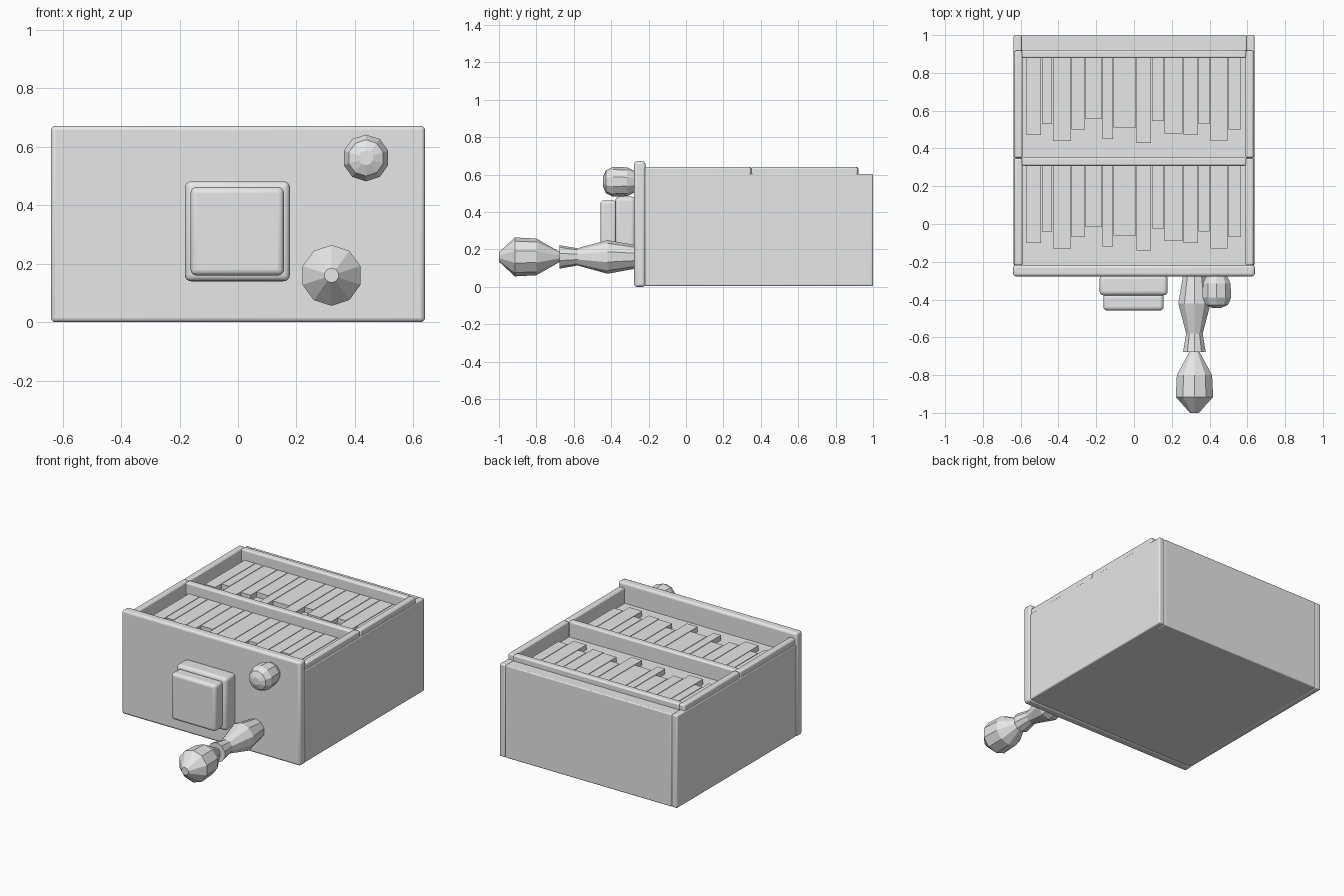
import bpy, bmesh, math
from mathutils import Matrix, Vector

cube = bpy.data.objects.get("Cube")
if cube:
    bpy.data.objects.remove(cube, do_unlink=True)

grey = bpy.data.materials.new("plain grey")
grey.use_nodes = True
grey.diffuse_color = (0.8, 0.8, 0.8, 1)
grey.node_tree.nodes["Principled BSDF"].inputs["Base Color"].default_value = (0.8, 0.8, 0.8, 1)


def finish(name, bm):
    mesh = bpy.data.meshes.new(name)
    bm.to_mesh(mesh)
    bm.free()
    mesh.materials.append(grey)
    obj = bpy.data.objects.new(name, mesh)
    bpy.context.collection.objects.link(obj)
    return obj


def box(name, x, y, z, bevel=0.0, segments=3):
    """Box from (min, max) pairs, with optional rounded edges."""
    bm = bmesh.new()
    size = [b - a for a, b in (x, y, z)]
    mid = Vector([(a + b) / 2 for a, b in (x, y, z)])
    bmesh.ops.create_cube(bm, size=1, matrix=Matrix.Translation(mid) @ Matrix.Diagonal((*size, 1)))
    obj = finish(name, bm)
    if bevel:
        mod = obj.modifiers.new("rounded edges", "BEVEL")
        mod.width = bevel
        mod.segments = segments
        bpy.ops.object.select_all(action="DESELECT")
        obj.select_set(True)
        bpy.context.view_layer.objects.active = obj
        bpy.ops.object.shade_smooth_by_angle(angle=math.radians(35))
    return obj


def turned(name, x, z, profile, sides=10):
    """Faceted turned part along y from (y, radius) points."""
    bm = bmesh.new()
    rings = []
    for y, r in profile:
        angles = [math.pi / 2 + i * math.tau / sides for i in range(sides)]
        rings.append([bm.verts.new((x + r * math.cos(a), y, z + r * math.sin(a))) for a in angles])
    for a, b in zip(rings, rings[1:]):
        for i in range(sides):
            j = (i + 1) % sides
            bm.faces.new((a[i], a[j], b[j], b[i]))
    bm.faces.new(rings[0])
    bm.faces.new(rings[-1])
    bmesh.ops.recalc_face_normals(bm, faces=bm.faces)
    return finish(name, bm)


# Case: front panel, side walls, back wall and recessed floor
box("front_panel", (-0.64, 0.64), (-0.277, -0.217), (0, 0.672), 0.015)
box("back_wall", (-0.596, 0.596), (0.915, 1.0), (0.004, 0.602), 0.006)
box("floor_block", (-0.6, 0.6), (-0.22, 0.92), (0.005, 0.54))
for side, name in ((1, "right"), (-1, "left")):
    x = sorted((side * 0.596, side * 0.637))
    box(f"{name}_wall", x, (-0.22, 1.0), (0.004, 0.603), 0.008)

# Two rows, each with a rail frame and staggered slats
widths = [.08, .058, .1, .074, .09, .058, .122, .08, .068, .1, .08, .063, .095, .07]
ends = [.47, .53, .44, .50, .555, .45, .51, .43, .545, .48, .47, .53, .44, .50]
for row, shift in (("rear", 0), ("front", -0.57)):
    box(f"{row}_crossbar", (-0.594, 0.594), (0.878 + shift, 0.922 + shift), (0.53, 0.64), 0.01)
    for side, name in ((1, "right"), (-1, "left")):
        x = sorted((side * 0.59, side * 0.633))
        box(f"{row}_{name}_rail", x, (0.35 + shift, 0.918 + shift), (0.53, 0.64), 0.01)
    left = -0.57
    for i, (w, end) in enumerate(zip(widths, ends)):
        box(f"{row}_slat_{i + 1}", (left + 0.002, left + w - 0.002),
            (end + shift, 0.88 + shift), (0.53, 0.573))
        left += w

# Raised square pad on the front
box("pad_base", (-0.182, 0.178), (-0.378, -0.27), (0.14, 0.482), 0.022, 4)
box("pad_face", (-0.162, 0.157), (-0.458, -0.37), (0.16, 0.462), 0.02, 4)

# Turned handle and round knob
turned("handle_stem", 0.32, 0.16,
       [(-0.27, 0.063), (-0.42, 0.09), (-0.58, 0.046), (-0.677, 0.063)])
turned("handle_grip", 0.32, 0.16,
       [(-0.67, 0.024), (-0.80, 0.098), (-0.915, 0.104), (-1.0, 0.025)])
turned("round_knob", 0.438, 0.562,
       [(-0.27, 0.055), (-0.315, 0.077), (-0.39, 0.08), (-0.428, 0.062), (-0.444, 0.025)])
